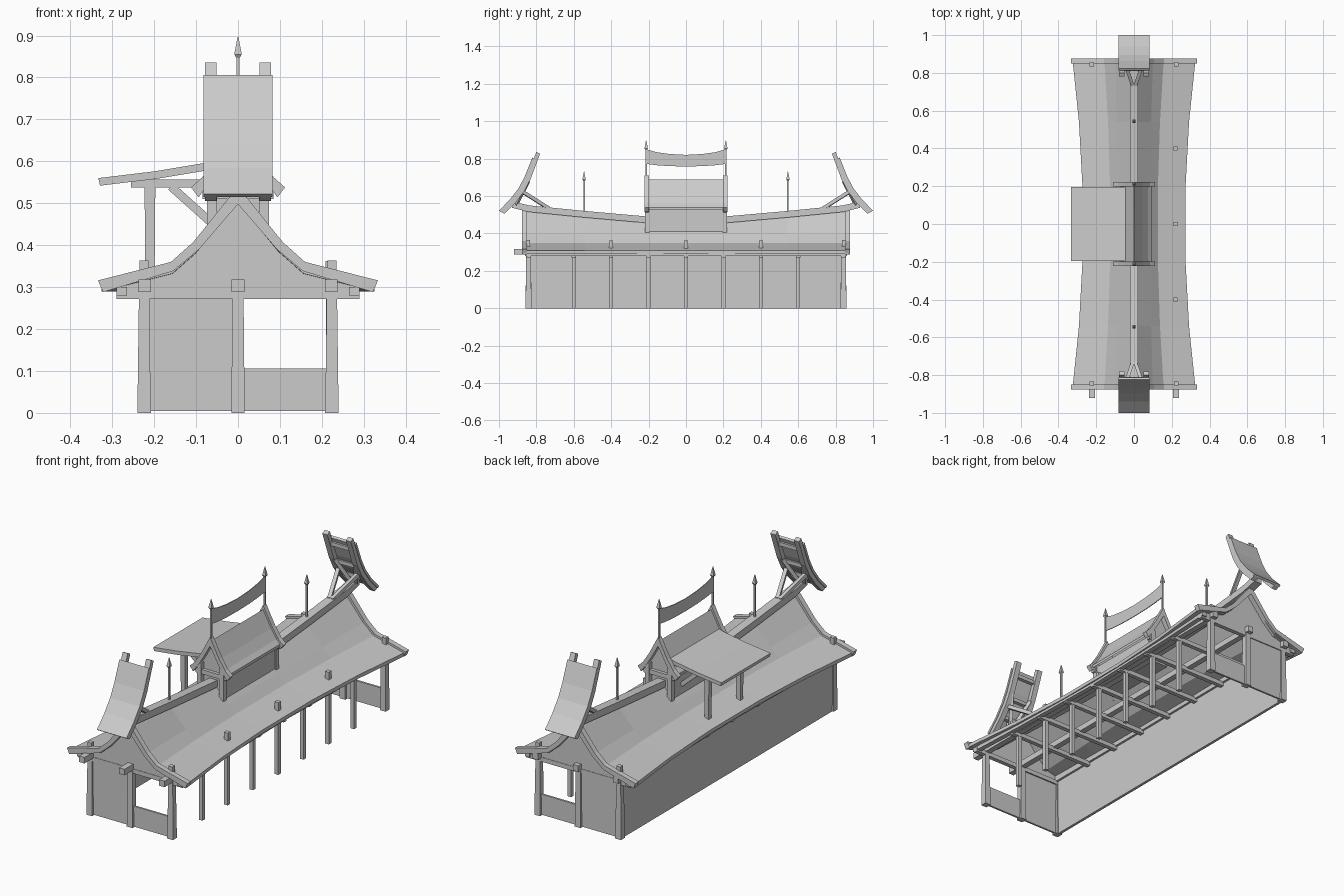
import bpy, bmesh
from mathutils import Vector

cube = bpy.data.objects.get("Cube")
if cube:
    bpy.data.objects.remove(cube, do_unlink=True)

mat = bpy.data.materials.new("pale_grey")
mat.use_nodes = True
GREY = (0.6, 0.6, 0.6, 1)
mat.diffuse_color = GREY
mat.node_tree.nodes["Principled BSDF"].inputs["Base Color"].default_value = GREY


def loft(name, rings):
    """Join closed rings of equal length and cap both ends."""
    bm = bmesh.new()
    loops = [[bm.verts.new(p) for p in ring] for ring in rings]
    n = len(loops[0])
    for a, b in zip(loops, loops[1:]):
        for i in range(n):
            j = (i + 1) % n
            bm.faces.new((a[i], a[j], b[j], b[i]))
    bm.faces.new(loops[0])
    bm.faces.new(loops[-1])
    bmesh.ops.recalc_face_normals(bm, faces=bm.faces)
    mesh = bpy.data.meshes.new(name)
    bm.to_mesh(mesh)
    bm.free()
    mesh.materials.append(mat)
    obj = bpy.data.objects.new(name, mesh)
    bpy.context.collection.objects.link(obj)
    return obj


def prism(name, pts, axis, a, b):
    """Extrude a profile of (horizontal, z) points along x or y."""
    place = (lambda p, t: (t, p[0], p[1])) if axis == "x" else (lambda p, t: (p[0], t, p[1]))
    return loft(name, [[place(p, t) for p in pts] for t in (a, b)])


def square(x, y, z, w):
    return [(x - w, y - w, z), (x + w, y - w, z), (x + w, y + w, z), (x - w, y + w, z)]


def post(name, x, y, z0, z1, w0, w1=None):
    return loft(name, [square(x, y, z0, w0), square(x, y, z1, w1 or w0)])


def box(name, x0, x1, y0, y1, z0, z1):
    return prism(name, [(x0, z0), (x1, z0), (x1, z1), (x0, z1)], "y", y0, y1)


def beam(name, p, q, w):
    """Square bar between two points."""
    p, q = Vector(p), Vector(q)
    d = (q - p).normalized()
    side = d.cross(Vector((0, 0, 1))).normalized() * w
    up = side.cross(d)
    return loft(name, [[c + side + up, c - side + up, c - side - up, c + side - up] for c in (p, q)])


def mirror(half):
    """Half profile starting on the centre line -> full, left to right."""
    return [(-x, z) for x, z in reversed(half[1:])] + half


def sheet(half, thick):
    top = mirror(half)
    return top + [(x, z - thick) for x, z in reversed(top)]


def spear(name, y, z0, z1):
    head = z1 - 0.05
    rings = ((z0, 0.004), (head, 0.004), (head + 0.008, 0.009), (z1, 0.001))
    loft(name, [square(0, y, z, w) for z, w in rings])


# Main roof: sagging ridge, eaves widening toward the ends
rings = []
for y in (-0.865, -0.54, -0.2, 0.2, 0.54, 0.865):
    t = (y / 0.865) ** 2
    half = [(0, 0.465 + 0.055 * t), (0.085 + 0.015 * t, 0.39 + 0.01 * t),
            (0.125 + 0.032 * t, 0.35), (0.27 + 0.055 * t, 0.308)]
    rings.append([(x, y, z) for x, z in sheet(half, 0.018)])
loft("main_roof", rings)

# Curved ridge beam
heights = [(0, 0.48), (0.2, 0.49), (0.54, 0.52), (0.84, 0.55), (0.93, 0.572)]
loft("ridge_beam", [[(-0.022, y, z - 0.035), (0.022, y, z - 0.035), (0.022, y, z), (-0.022, y, z)]
                    for y, z in mirror(heights)])

# Long wall and open-side columns with cross beams
box("long_wall", -0.232, -0.218, -0.845, 0.845, 0, 0.31)
for i in range(-3, 4):
    y = i * 0.2
    post("column", 0.22, y, 0, 0.30, 0.01)
    box("cross_beam", -0.262, 0.262, y - 0.011, y + 0.011, 0.272, 0.294)
    if i % 2 == 0:
        post("roof_peg", 0.22, y, 0.28, 0.362, 0.011)

# Lengthwise beams projecting at the front
for x in (-0.222, 0, 0.222):
    box("long_beam", x - 0.015, x + 0.015, -0.92, 0.875, 0.288, 0.318)
for s in (-1, 1):
    loft("eave_rail", [[(s * (e - 0.025), y, 0.28), (s * e, y, 0.28), (s * e, y, 0.3), (s * (e - 0.025), y, 0.3)]
                       for y, e in ((-0.86, 0.29), (-0.54, 0.275), (0, 0.262), (0.54, 0.275), (0.86, 0.29))])

gable_in = [(0, 0.498), (0.093, 0.39), (0.155, 0.338), (0.322, 0.288)]
gable_out = [(0, 0.54), (0.107, 0.407), (0.16, 0.36), (0.334, 0.316)]
gable_fill = [(0, 0.5), (0.093, 0.392), (0.155, 0.34), (0.29, 0.298), (0.23, 0.272)]
dormer_in = [(0, 0.665), (0.042, 0.59), (0.068, 0.55), (0.094, 0.514)]
dormer_out = [(0, 0.71), (0.05, 0.615), (0.085, 0.562), (0.112, 0.538)]

for s in (-1, 1):
    # End walls, posts and gables
    for x in (-0.224, 0.224):
        post("corner_post", x, s * 0.842, 0, 0.30, 0.016, 0.012)
        post("corner_peg", x, s * 0.845, 0.29, 0.364, 0.011)
    post("centre_post", 0, s * 0.842, 0, 0.30, 0.016, 0.013)
    box("end_wall", -0.225, 0, s * 0.837, s * 0.847, 0.004, 0.295)
    box("low_end_wall", 0, 0.225, s * 0.837, s * 0.847, 0.004, 0.106)
    box("end_cross_beam", -0.29, 0.29, s * 0.83, s * 0.852, 0.272, 0.294)
    prism("gable_panel", mirror(gable_fill) + [(0, 0.285)], "y", s * 0.838, s * 0.85)
    prism("gable_board", mirror(gable_out) + mirror(gable_in)[::-1], "y", s * 0.85, s * 0.877)

    # Curved end finial with rafters, struts and crossbars
    outer = [(1.0, 0.522), (0.94, 0.583), (0.895, 0.642), (0.862, 0.705), (0.822, 0.806)]
    inner = [(y - 0.01, z - 0.007) for y, z in outer]
    prism("finial_plate", [(s * y, z) for y, z in outer + inner[::-1]], "x", -0.082, 0.082)
    rail = inner[:-1] + [(0.8, 0.836)]
    rail_in = [(y - 0.02, z - 0.01) for y, z in rail]
    rail_pts = [(s * y, z) for y, z in rail + rail_in[::-1]]
    for x in (-0.065, 0.065):
        prism("finial_rafter", rail_pts, "x", x - 0.014, x + 0.014)
        beam("finial_strut", (x * 0.12, s * 0.735, 0.535), (x * 0.9, s * 0.885, 0.63), 0.009)
        beam("finial_upright", (x * 0.2, s * 0.91, 0.555), (x * 0.9, s * 0.845, 0.68), 0.009)
    for y, z in ((0.818, 0.77), (0.865, 0.665), (0.92, 0.585)):
        beam("finial_crossbar", (-0.07, s * y, z), (0.07, s * y, z), 0.009)

    # Dormer ends
    prism("dormer_gable_panel", mirror(dormer_in[:3]) + [(0.068, 0.52), (-0.068, 0.52)], "y", s * 0.188, s * 0.198)
    prism("dormer_gable_board", mirror(dormer_out) + mirror(dormer_in)[::-1], "y", s * 0.198, s * 0.222)
    for x in (-0.062, 0.062):
        post("dormer_leg", x, s * 0.208, 0.405, 0.565, 0.012)
    box("dormer_tie", -0.085, 0.085, s * 0.2, s * 0.216, 0.51, 0.532)

    # Spears on the ridge and the dormer
    spear("ridge_spear", s * 0.545, 0.5, 0.73)
    spear("dormer_spear", s * 0.213, 0.68, 0.897)

    # Side canopy supports
    y = s * 0.125
    post("canopy_post", -0.21, y, 0.32, 0.555, 0.011, 0.013)
    box("canopy_arm", -0.255, -0.06, y - 0.011, y + 0.011, 0.537, 0.557)
    beam("canopy_brace", (-0.16, y, 0.54), (-0.065, y, 0.455), 0.01)

# Dormer body and roof
box("dormer_body", -0.068, 0.068, -0.195, 0.195, 0.41, 0.54)
prism("dormer_roof", sheet([(0, 0.688), (0.045, 0.605), (0.075, 0.56), (0.095, 0.54)], 0.014), "y", -0.2, 0.2)

# Side canopy
slope = [(-0.333, 0.56), (-0.2, 0.576), (-0.08, 0.596), (-0.035, 0.606)]
prism("canopy", slope + [(x + 0.004, z - 0.018) for x, z in slope[::-1]], "y", -0.195, 0.195)

# Hanging banner
sag = [(0, 0.82), (0.09, 0.825), (0.16, 0.835), (0.212, 0.85)]
hem = [(0, 0.758), (0.09, 0.76), (0.16, 0.765), (0.212, 0.772)]
prism("banner", mirror(sag) + mirror(hem)[::-1], "x", -0.002, 0.002)
